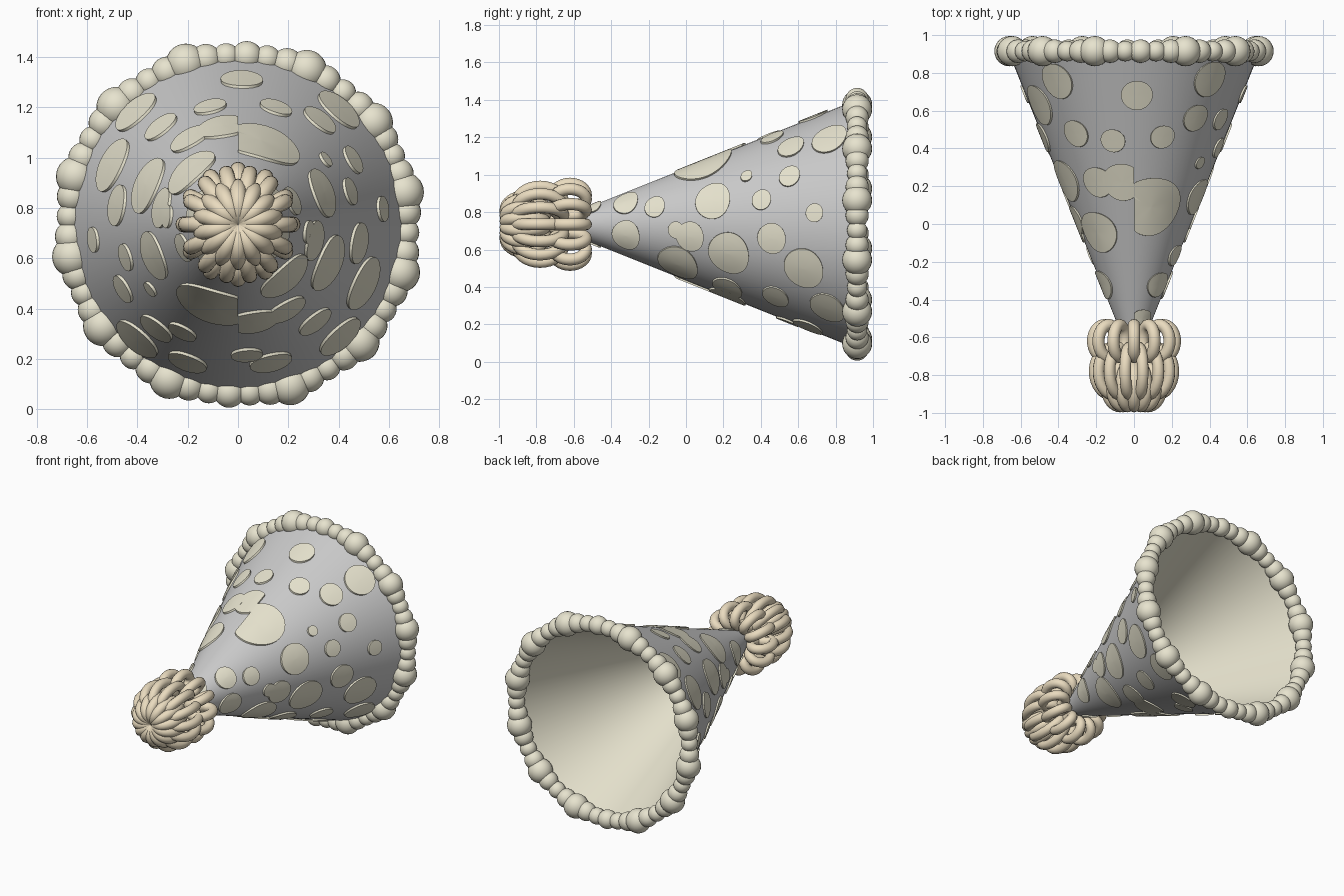
import bpy, bmesh
from math import sin, cos, tau, pi, radians, atan2, asin
from mathutils import Matrix

if "Cube" in bpy.data.objects:
    bpy.data.objects.remove(bpy.data.objects["Cube"])

CZ, APEX, SLOPE = 0.735, -0.75, 0.4

def mat(name, c):
    m = bpy.data.materials.new(name)
    m.diffuse_color = (*c, 1)
    m.use_nodes = True
    m.node_tree.nodes["Principled BSDF"].inputs["Base Color"].default_value = m.diffuse_color
    return m

cream = mat("cream", (0.80, 0.77, 0.62))
tan_m = mat("tan", (0.82, 0.71, 0.52))

def finish(name, bm, m=None):
    bmesh.ops.recalc_face_normals(bm, faces=bm.faces) if name != "hat_lining" else None
    me = bpy.data.meshes.new(name)
    bm.to_mesh(me)
    bm.free()
    ob = bpy.data.objects.new(name, me)
    bpy.context.collection.objects.link(ob)
    if m:
        me.materials.append(m)
    bpy.ops.object.select_all(action='DESELECT')
    ob.select_set(True)
    bpy.context.view_layer.objects.active = ob
    bpy.ops.object.shade_smooth_by_angle(angle=radians(40))
    return ob

def pt(y, r, phi):
    return (r * cos(phi), y, CZ + r * sin(phi))

def cone_r(y):
    return SLOPE * (y - APEX)

def skin(bm, rings, closed=False):
    n = len(rings[0])
    pairs = list(zip(rings, rings[1:])) + ([(rings[-1], rings[0])] if closed else [])
    for a, b in pairs:
        for i in range(n):
            j = (i + 1) % n
            bm.faces.new((a[i], a[j], b[j], b[i]))

# Hat shell and its cream lining
def shell(name, offset, m=None, flip=False):
    bm = bmesh.new()
    rings = [[bm.verts.new(pt(y, max(cone_r(y) - offset, 0.004), tau * i / 96)) for i in range(96)]
             for y in (-0.70, -0.3, 0.1, 0.5, 0.92)]
    skin(bm, rings)
    bmesh.ops.recalc_face_normals(bm, faces=bm.faces)
    if flip:
        bmesh.ops.reverse_faces(bm, faces=bm.faces)
    finish(name, bm, m)

shell("hat_cone", 0)
shell("hat_lining", 0.01, cream, True)

# Spots: thin discs that follow the cone
def spot(bm, y0, phi0, rad, turn=0, clamp=False):
    n, rings = 40, []
    for f, h in ((0.04, 0.011), (0.35, 0.011), (0.7, 0.011), (1, 0.011), (1, -0.004)):
        ring = []
        for i in range(n):
            a = tau * i / n
            y = y0 + rad * f * sin(a) * 0.93
            phi = phi0 + rad * f * cos(a) / cone_r(y0)
            if clamp:
                phi = max(-pi / 2, min(pi / 2, phi))
            ring.append(bm.verts.new(pt(y, cone_r(y) + h, phi + turn)))
        rings.append(ring)
    skin(bm, rings)
    bm.faces.new(rings[0])

# (y, height, radius) on the right side, repeated half a turn round
side = [(-.323, .85, .07), (-.168, .827, .058), (-.323, .677, .08), (.142, .86, .1),
        (.323, .99, .033), (.403, .865, .055), (.553, .99, .06), (.56, 1.147, .075),
        (.765, 1.19, .1), (.686, .796, .05), (.457, .66, .082), (.227, .58, .117),
        (-.055, .705, .045), (.02, .67, .08), (.628, .5, .113), (-.045, .525, .115),
        (.755, .29, .1), (.478, .35, .075)]
# (y, x, radius, side of the seam) close to the seam
seam = [(.09, .09, .165, 1), (.22, .19, .085, -1), (.22, .06, .105, -1), (-.5, .04, .05, 1)]
# (y, x, radius, top or bottom) not repeated
single = [(.68, .015, .083, 1), (.46, .15, .065, 1), (.44, -.11, .065, 1),
          (.54, .035, .062, -1), (.65, .13, .085, -1), (.70, -.2, .08, -1), (.445, -.22, .06, -1)]

bm = bmesh.new()
for turn in (0, pi):
    for y, z, r in side:
        spot(bm, y, asin((z - CZ) / cone_r(y)), r, turn)
    for y, x, r, s in seam:
        spot(bm, y, s * (pi / 2 - asin(x / cone_r(y))), r, turn, True)
for y, x, r, s in single:
    spot(bm, y, s * (pi / 2 - asin(x / cone_r(y))), r)
bmesh.ops.dissolve_degenerate(bm, dist=1e-5, edges=bm.edges)
finish("hat_spots", bm, cream)

# Beaded rim: large beads with small ones between
bm = bmesh.new()
big = [11, 37, 66, 108, 136, 163.5, 191]

def bead(deg, r, ring):
    x, y, z = pt(0.915, ring, radians(deg))
    bmesh.ops.create_uvsphere(bm, u_segments=24, v_segments=14, radius=r,
                              matrix=Matrix.Translation((x, y, z)))

for turn in (0, 180):
    for a, b in zip(big, big[1:]):
        bead(a + turn, 0.08, 0.672)
        n = 5 if b - a > 35 else 3
        for k in range(1, n + 1):
            bead(a + (b - a) * k / (n + 1) + turn, 0.062 if k % 2 else 0.054, 0.668)
finish("rim_beads", bm, cream)

# Pompom: rings of loops standing around the axis
def loops(name, count, yc, rc, ry, rr, tube, phase=0):
    bm = bmesh.new()
    for k in range(count):
        phi = tau * (k + phase) / count
        rings = []
        for i in range(32):
            a = tau * i / 32
            ring = []
            for j in range(12):
                b = tau * j / 12
                rad = rc + (rr + tube * cos(b)) * cos(a)
                y = yc + (ry + tube * cos(b)) * sin(a)
                x, y, z = pt(y, rad, phi)
                t = tube * sin(b)
                ring.append(bm.verts.new((x - t * sin(phi), y, z + t * cos(phi))))
            rings.append(ring)
        skin(bm, rings, True)
    finish(name, bm, tan_m)

loops("pompom_back_loops", 12, -0.62, 0.155, 0.085, 0.062, 0.032)
loops("pompom_middle_loops", 14, -0.78, 0.115, 0.125, 0.093, 0.031)
loops("pompom_front_loops", 14, -0.86, 0.075, 0.105, 0.075, 0.032, 0.5)
